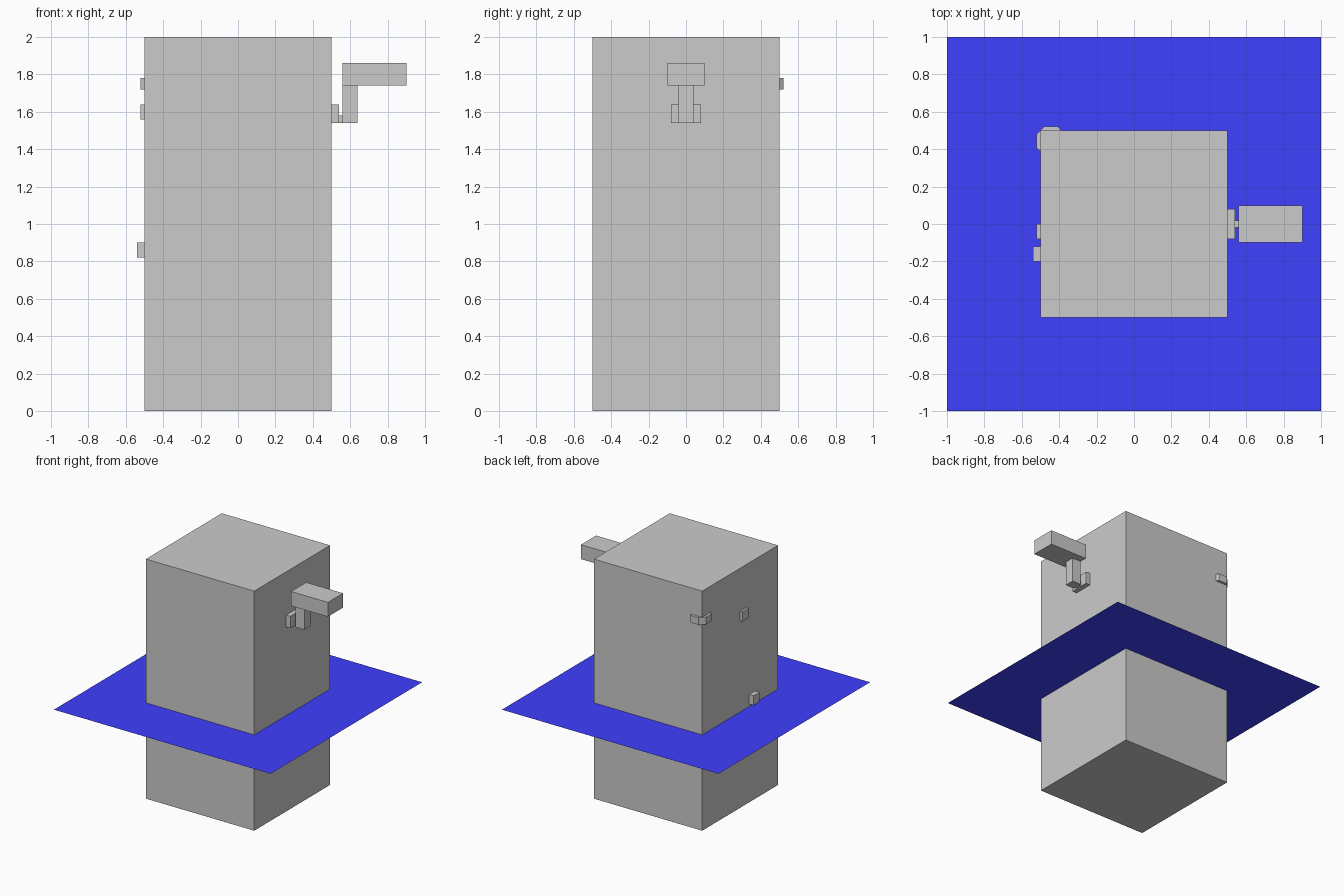
import bpy

if "Cube" in bpy.data.objects:
    bpy.data.objects.remove(bpy.data.objects["Cube"])


def prism(name, outline, z0, z1):
    """Extrude an xy outline (counter-clockwise) from z0 to z1."""
    n = len(outline)
    verts = [(x, y, z) for z in (z0, z1) for x, y in outline]
    faces = [tuple(reversed(range(n))), tuple(range(n, 2 * n))]
    faces += [(i, (i + 1) % n, n + (i + 1) % n, n + i) for i in range(n)]
    mesh = bpy.data.meshes.new(name)
    mesh.from_pydata(verts, [], faces)
    obj = bpy.data.objects.new(name, mesh)
    bpy.context.collection.objects.link(obj)
    return obj


def box(name, x, y, z):
    (x0, x1), (y0, y1) = x, y
    return prism(name, [(x0, y0), (x1, y0), (x1, y1), (x0, y1)], *z)


# Main tall block
box("main_block", (-0.5, 0.5), (-0.5, 0.5), (0, 2))

# Blue level plane cutting through the block
bpy.ops.mesh.primitive_plane_add(size=2, location=(0, 0, 0.8))
plane = bpy.context.object
plane.name = "level_plane"
blue = bpy.data.materials.new("blue")
blue.diffuse_color = (0.05, 0.05, 1, 1)
blue.use_nodes = True
blue.node_tree.nodes["Principled BSDF"].inputs["Base Color"].default_value = blue.diffuse_color
plane.data.materials.append(blue)

# Bracketed unit on the right side
box("wall_mount", (0.5, 0.54), (-0.08, 0.08), (1.54, 1.64))
box("mount_link", (0.54, 0.56), (-0.02, 0.02), (1.54, 1.58))
box("upright_post", (0.56, 0.64), (-0.04, 0.04), (1.54, 1.74))
box("head_box", (0.56, 0.90), (-0.10, 0.10), (1.74, 1.86))

# Small blocks on the left side
box("upper_switch", (-0.52, -0.5), (-0.08, 0), (1.56, 1.64))
box("lower_switch", (-0.54, -0.5), (-0.20, -0.12), (0.82, 0.90))

# Corner clip: two tapered pads meeting at the back left edge
back_pad = [(-0.5, 0.5), (-0.39, 0.5), (-0.405, 0.52), (-0.48, 0.52)]
side_pad = [(-y, -x) for x, y in reversed(back_pad)]
prism("corner_pad_back", back_pad, 1.72, 1.78)
prism("corner_pad_side", side_pad, 1.72, 1.78)
